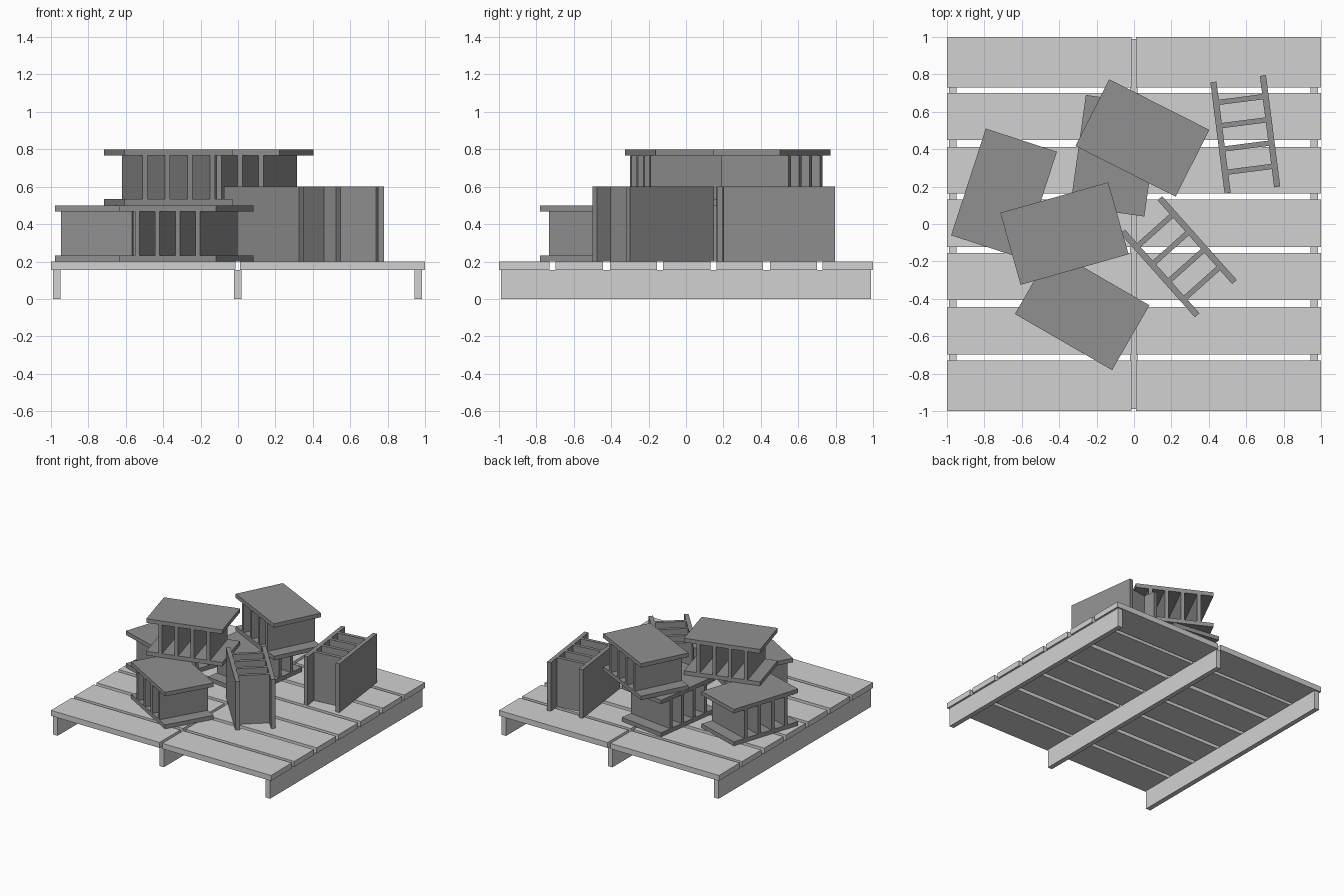
import bpy, bmesh
from mathutils import Matrix, Vector

if "Cube" in bpy.data.objects:
    bpy.data.objects.remove(bpy.data.objects["Cube"])


def material(name, v):
    m = bpy.data.materials.new(name)
    m.diffuse_color = (v, v, v, 1)
    m.use_nodes = True
    m.node_tree.nodes["Principled BSDF"].inputs["Base Color"].default_value = m.diffuse_color
    return m


LIGHT = material("light grey", 0.64)
DARK = material("mid grey", 0.28)


def build(name, boxes, mat):
    """One object from a list of (min corner, max corner) boxes."""
    bm = bmesh.new()
    for lo, hi in boxes:
        lo, hi = Vector(lo), Vector(hi)
        size = hi - lo
        bmesh.ops.create_cube(
            bm, size=1,
            matrix=Matrix.Translation((lo + hi) / 2) @ Matrix.Diagonal((*size, 1)))
    me = bpy.data.meshes.new(name)
    bm.to_mesh(me)
    bm.free()
    me.materials.append(mat)
    ob = bpy.data.objects.new(name, me)
    bpy.context.collection.objects.link(ob)
    return ob


# Platform: three runners with two columns of seven planks
build("runners", [((x - 0.02, -0.988, 0), (x + 0.02, 0.988, 0.155))
                  for x in (-0.968, -0.002, 0.964)], LIGHT)

rows = [(-1, -0.729), (-0.698, -0.443), (-0.407, -0.155), (-0.122, 0.13),
        (0.162, 0.412), (0.45, 0.70), (0.73, 1)]
planks = []
for y0, y1 in rows:
    planks.append(((-1, y0, 0.155), (-0.013, y1, 0.2)))
    planks.append(((0.012, y0, 0.155), (1, y1, 0.2)))
build("platform_planks", planks, LIGHT)

# Spools: two plates joined by four fins
L, W, H, T, F = 0.3, 0.2, 0.15, 0.033, 0.014


def spool(name, x, y, z, angle, on_side=False):
    boxes = [((-L, -W, -H), (L, W, -H + T)), ((-L, -W, H - T), (L, W, H))]
    for i in range(4):
        s = -0.188 + i * 0.1253
        boxes.append(((s - F, -W, -H + T), (s + F, W, H - T)))
    ob = build(name, boxes, DARK)
    from math import radians
    tilt = Matrix.Rotation(radians(90), 4, 'X') if on_side else Matrix()
    half = W if on_side else H
    ob.data.transform(Matrix.Translation((x, y, z + half))
                      @ Matrix.Rotation(radians(angle), 4, 'Z') @ tilt)


# Lower layer
spool("spool_left", -0.695, 0.163, 0.2, 72)
spool("spool_front", -0.277, -0.458, 0.2, -30)
spool("spool_back_lower", -0.101, 0.365, 0.2, 82)
# Upper layer
spool("spool_centre_upper", -0.372, -0.051, 0.5, 15.8)
spool("spool_back_upper", 0.045, 0.46, 0.5, -26.8)
# Standing on edge
spool("spool_side_back", 0.595, 0.479, 0.2, 97.3, True)
spool("spool_side_front", 0.238, -0.175, 0.2, -48.3, True)
